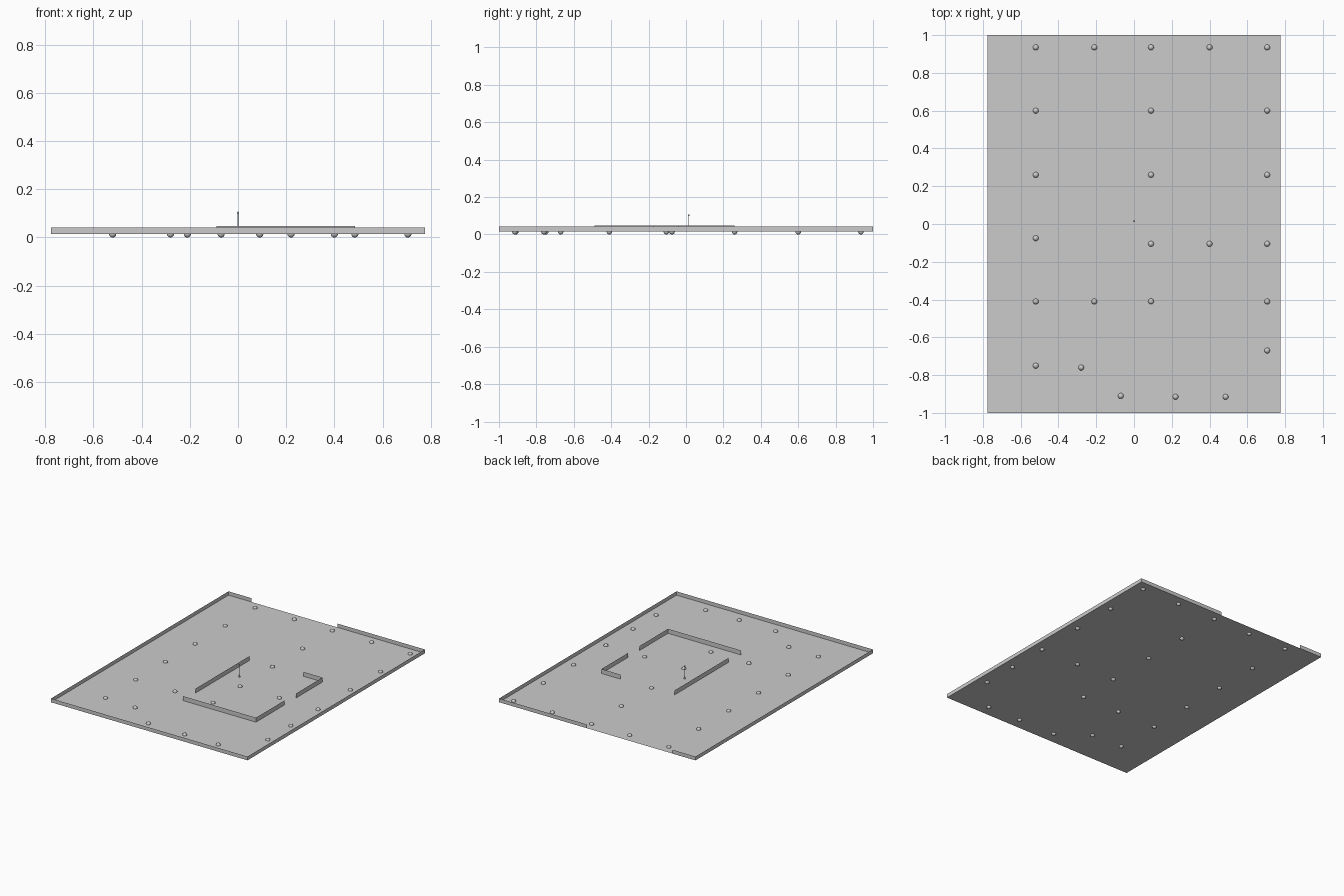
import bpy, bmesh, math

if "Cube" in bpy.data.objects:
    bpy.data.objects.remove(bpy.data.objects["Cube"])

W, D = 0.775, 1.0        # half width and half depth of the floor
FLOOR, RIM, WALL = 0.015, 0.042, 0.047


def make(name, verts, faces):
    me = bpy.data.meshes.new(name)
    me.from_pydata(verts, [], faces)
    ob = bpy.data.objects.new(name, me)
    bpy.context.collection.objects.link(ob)
    return ob


def sheet(name, outline, z):
    """Flat panel from an xy outline."""
    return make(name, [(x, y, z) for x, y in outline], [range(len(outline))])


def rect(x0, x1, y0, y1):
    return [(x0, y0), (x1, y0), (x1, y1), (x0, y1)]


def fence(name, path, top):
    """Thin upright wall following an xy path."""
    n = len(path)
    verts = [(x, y, z) for z in (FLOOR, top) for x, y in path]
    return make(name, verts, [(i, i + 1, n + i + 1, n + i) for i in range(n - 1)])


def ball(name, r, loc, u=20, v=12):
    ob = make(name, [], [])
    bm = bmesh.new()
    bmesh.ops.create_uvsphere(bm, u_segments=u, v_segments=v, radius=r)
    for f in bm.faces:
        f.smooth = True
    bm.to_mesh(ob.data)
    bm.free()
    ob.location = loc
    return ob


# Floor and outer rim, open along part of the back edge
sheet("floor", rect(-W, W, -D, D), FLOOR)
fence("outer_rim", [(-0.595, D), (-W, D), (-W, -D), (W, -D), (W, D), (0.085, D)], RIM)

# Floor zones, a hair below the floor
zones = {
    "left_zone": rect(-0.46, 0.03, -0.35, 0.87),
    "right_zone": rect(0.15, 0.64, -0.04, 0.87),
    "front_zone": [(-0.46, -0.47), (-0.46, -0.70), (-0.28, -0.69), (-0.05, -0.845),
                   (0.45, -0.855), (0.64, -0.66), (0.64, -0.17), (0.15, -0.17),
                   (0.15, -0.47)],
    "border_zone": [(-W, -D), (-0.28, -D), (-0.28, -0.82), (-0.595, -0.82),
                    (-0.595, D), (-W, D)],
}
for name, outline in zones.items():
    sheet(name, outline, FLOOR - 0.0004)

# Raised panels on the floor
panels = [(-0.09, 0.03, -0.35, 0.26), (0.15, 0.485, -0.04, 0.26),
          (0.15, 0.475, -0.47, -0.17), (0.15, 0.64, 0.40, 0.55)]
for i, p in enumerate(panels):
    sheet(f"panel_{i + 1}", rect(*p), FLOOR + 0.0006)

# Inner walls
fence("left_wall", [(-0.09, -0.35), (-0.09, 0.26)], WALL)
fence("front_wall", [(-0.09, -0.49), (0.485, -0.49), (0.485, -0.17)], WALL)
fence("right_wall", [(0.485, -0.04), (0.485, 0.26), (0.335, 0.26)], WALL)

# Marker balls set halfway into the floor
rows = {
    0.935: (-0.52, -0.21, 0.09, 0.40, 0.705),
    0.60: (-0.52, 0.09, 0.705),
    0.26: (-0.52, 0.09, 0.705),
    -0.075: (-0.52,),
    -0.105: (0.09, 0.40, 0.705),
    -0.41: (-0.52, -0.21, 0.09, 0.705),
    -0.67: (0.705,),
    -0.75: (-0.52,),
    -0.76: (-0.28,),
    -0.91: (-0.07,),
    -0.915: (0.22, 0.485),
}
for y, xs in rows.items():
    for x in xs:
        ball("marker_ball", 0.015, (x, y, FLOOR))


# Slim post with a foot and a knob
def post_part(name, r, z0, z1):
    ob = make(name, [], [])
    bm = bmesh.new()
    bmesh.ops.create_cone(bm, cap_ends=True, segments=12, radius1=r, radius2=r, depth=z1 - z0)
    bm.to_mesh(ob.data)
    bm.free()
    ob.location = (0, 0.015, (z0 + z1) / 2)


post_part("post", 0.002, FLOOR, 0.102)
post_part("post_foot", 0.007, FLOOR, 0.021)
ball("post_knob", 0.005, (0, 0.015, 0.103), 12, 8)
